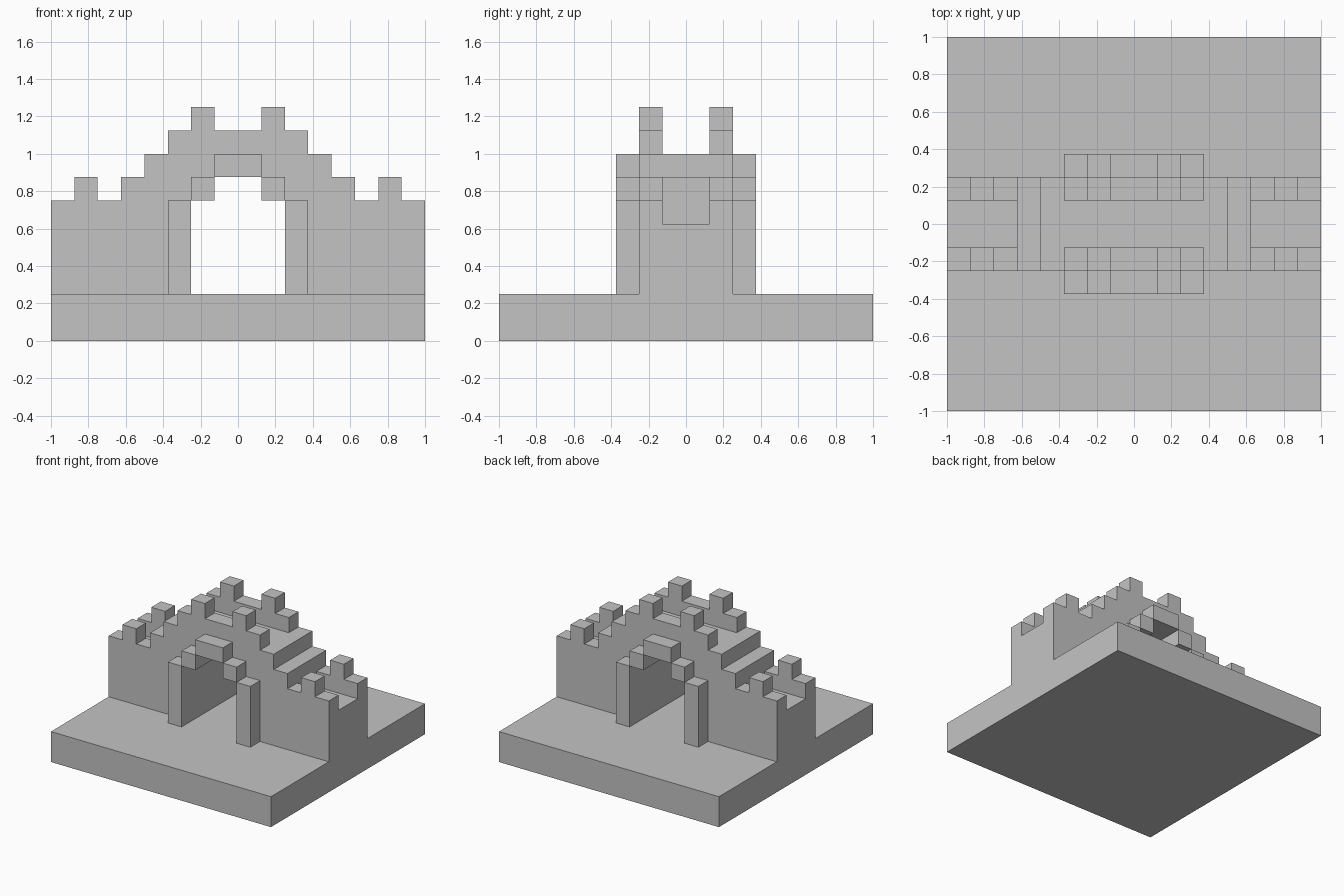
import bpy
import bmesh

cube = bpy.data.objects.get("Cube")
if cube:
    bpy.data.objects.remove(cube, do_unlink=True)

U = 0.125  # building block size

stone = bpy.data.materials.new("grey stone")
stone.use_nodes = True
COLOUR = (0.55, 0.55, 0.55, 1)
stone.diffuse_color = COLOUR
stone.node_tree.nodes["Principled BSDF"].inputs["Base Color"].default_value = COLOUR


def extrude_profile(name, profile, y0, y1):
    """Extrude an x-z outline (in blocks) from y0 to y1."""
    bm = bmesh.new()
    face = bm.faces.new([bm.verts.new((x * U, y0 * U, z * U)) for x, z in profile])
    moved = bmesh.ops.extrude_face_region(bm, geom=[face])["geom"]
    verts = [v for v in moved if isinstance(v, bmesh.types.BMVert)]
    bmesh.ops.translate(bm, verts=verts, vec=(0, (y1 - y0) * U, 0))
    bmesh.ops.recalc_face_normals(bm, faces=bm.faces)
    mesh = bpy.data.meshes.new(name)
    bm.to_mesh(mesh)
    bm.free()
    mesh.materials.append(stone)
    obj = bpy.data.objects.new(name, mesh)
    bpy.context.collection.objects.link(obj)
    return obj


def symmetric(half):
    """Complete an outline from its +x half."""
    return half + [(-x, z) for x, z in reversed(half)]


# Ground slab
extrude_profile("base", [(-8, 0), (8, 0), (8, 2), (-8, 2)], -8, 8)

# Bridge body: stepped road on top, stepped arch opening below
road = [(4, 8), (4, 7), (5, 7), (5, 5), (8, 5), (8, 2)]
opening = [(2, 2), (2, 6), (1, 6), (1, 7)]
extrude_profile("bridge_body", symmetric(road + opening), -2, 2)

# Parapets, arch surrounds on both faces
crown = [(1, 9), (1, 10), (2, 10), (2, 9), (3, 9), (3, 8)]
battlement = [(5, 5), (8, 5), (8, 6), (7, 6), (7, 7), (6, 7), (6, 6), (5, 6)]
surround = [(1, 8), (1, 7), (2, 7), (2, 6), (3, 6), (3, 2)]

for side, s in (("front", -1), ("back", 1)):
    extrude_profile(side + "_crown_parapet", symmetric(crown), s, 2 * s)
    for end, e in (("left", 1), ("right", -1)):
        outline = [(x * e, z) for x, z in battlement]
        extrude_profile(f"{side}_{end}_battlement", outline, s, 2 * s)

    # Stepped arch surround: posts, corner blocks and lintel
    for end, e in (("left", 1), ("right", -1)):
        post = [(2 * e, 2), (3 * e, 2), (3 * e, 6), (2 * e, 6)]
        extrude_profile(f"{side}_{end}_arch_post", post, 2 * s, 3 * s)
        corner = [(e, 6), (2 * e, 6), (2 * e, 7), (e, 7)]
        extrude_profile(f"{side}_{end}_arch_corner", corner, 2 * s, 3 * s)
    extrude_profile(side + "_arch_lintel", [(-1, 7), (1, 7), (1, 8), (-1, 8)], 2 * s, 3 * s)
